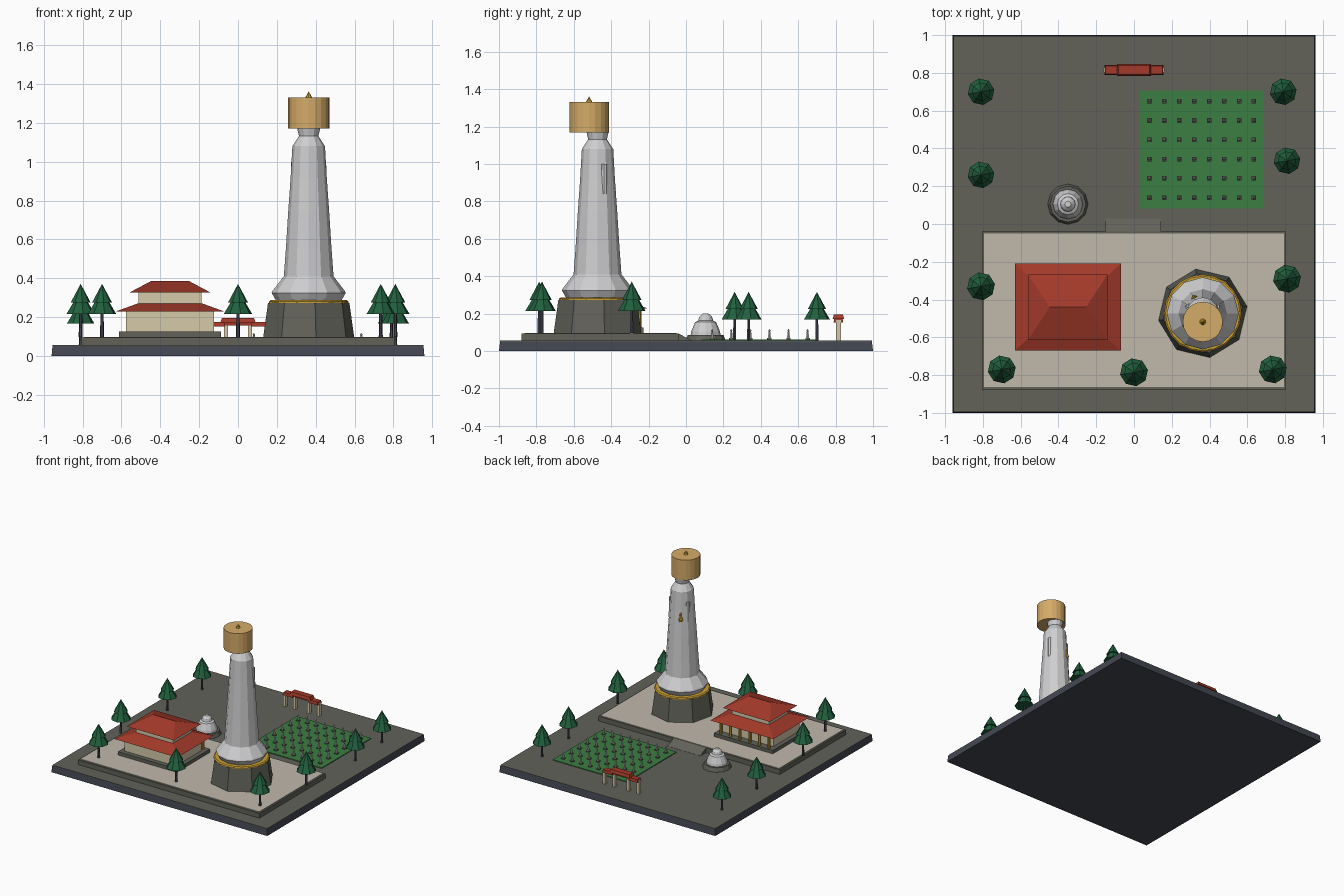
import bpy
import bmesh
from math import cos, sin, tau, radians

if "Cube" in bpy.data.objects:
    bpy.data.objects.remove(bpy.data.objects["Cube"])


def srgb(*rgb):
    return tuple((c / 255) ** 2.2 for c in rgb) + (1.0,)


def material(name, *rgb):
    m = bpy.data.materials.new(name)
    m.use_nodes = True
    m.diffuse_color = srgb(*rgb)
    bsdf = m.node_tree.nodes["Principled BSDF"]
    bsdf.inputs["Base Color"].default_value = m.diffuse_color
    bsdf.inputs["Roughness"].default_value = 0.8
    return m


SLATE = material("dark slate", 70, 73, 83)
STONE = material("grey stone", 98, 98, 90)
PAVING = material("pale paving", 190, 183, 170)
CREAM = material("cream wall", 212, 200, 168)
RED = material("red roof", 162, 60, 46)
LEAF = material("dark green foliage", 38, 96, 64)
GRASS = material("field green", 62, 124, 68)
WHITE = material("white stone", 205, 205, 207)
TAN = material("tan gold", 212, 170, 104)
GOLD = material("bright gold", 205, 160, 55)


def finish(bm, name, mat, loc):
    bmesh.ops.remove_doubles(bm, verts=bm.verts, dist=1e-6)
    bmesh.ops.recalc_face_normals(bm, faces=bm.faces)
    mesh = bpy.data.meshes.new(name)
    bm.to_mesh(mesh)
    bm.free()
    mesh.materials.append(mat)
    ob = bpy.data.objects.new(name, mesh)
    ob.location = loc
    bpy.context.collection.objects.link(ob)
    return ob


def block(name, mat, x, y, z0, z1, lower, upper=None):
    """Box, tapered block or hip roof from lower and upper half sizes."""
    bm = bmesh.new()
    rings = []
    for (hx, hy), z in ((lower, z0), (upper or lower, z1)):
        rings.append([bm.verts.new((sx * hx, sy * hy, z))
                      for sx, sy in ((-1, -1), (1, -1), (1, 1), (-1, 1))])
    low, top = rings
    bm.faces.new(low)
    bm.faces.new(top)
    for i in range(4):
        j = (i + 1) % 4
        bm.faces.new((low[i], low[j], top[j], top[i]))
    bmesh.ops.dissolve_degenerate(bm, edges=bm.edges, dist=1e-6)
    return finish(bm, name, mat, (x, y, 0))


def lathe(name, mat, x, y, profile, n=12, turn=0, z=0):
    """Faceted solid of revolution from (radius, height) points."""
    bm = bmesh.new()
    rings = [[bm.verts.new((r * cos(tau * i / n + turn), r * sin(tau * i / n + turn), h))
              for i in range(n)] if r > 0 else [bm.verts.new((0, 0, h))]
             for r, h in profile]
    for a, b in zip(rings, rings[1:]):
        for i in range(n):
            j = (i + 1) % n
            quad = [a[i % len(a)], a[j % len(a)], b[j % len(b)], b[i % len(b)]]
            bm.faces.new(list(dict.fromkeys(quad)))
    for ring in (rings[0], rings[-1]):
        if len(ring) > 1:
            bm.faces.new(ring)
    return finish(bm, name, mat, (x, y, z))


# Ground slab and raised terrace
GROUND, FLOOR = 0.056, 0.098
block("base_slab", SLATE, 0, 0, 0, 0.052, (0.96, 1.0), (0.955, 0.994))
block("ground_top", STONE, 0, 0, 0.052, GROUND, (0.955, 0.994))
block("terrace", STONE, 0, -0.46, GROUND, FLOOR - 0.004, (0.806, 0.42))
block("terrace_paving", PAVING, 0, -0.457, FLOOR - 0.004, FLOOR, (0.793, 0.407))
ramp = block("terrace_ramp", STONE, -0.004, -0.04, GROUND, FLOOR - 0.004, (0.146, 0.07))
for v in ramp.data.vertices:
    if v.co.y > 0 and v.co.z > GROUND + 0.01:
        v.co.z = GROUND + 0.001
    elif v.co.y < 0:
        v.co.y = 0

# Temple hall with two hipped roofs
HX, HY = -0.35, -0.44
block("hall_platform", STONE, HX, HY, FLOOR, 0.125, (0.262, 0.212))
block("hall_walls", CREAM, HX, HY - 0.01, 0.125, 0.229, (0.227, 0.165))
block("lower_roof", RED, HX, HY, 0.229, 0.27, (0.28, 0.231), (0.167, 0.125))
block("upper_walls", CREAM, HX, HY, 0.268, 0.328, (0.163, 0.12))
block("upper_roof", RED, HX, HY, 0.326, 0.386, (0.21, 0.173), (0.097, 0))
for i in range(6):
    lathe("hall_column", GOLD, HX - 0.215 + 0.086 * i, -0.25,
          [(0.011, 0.125), (0.011, 0.232)], 8)

# Great statue on an eight-sided plinth
SX, SY = 0.364, -0.473
lathe("statue_plinth", STONE, SX, SY, [(0.237, FLOOR), (0.212, 0.274)], 8, radians(9))
lathe("plinth_ring", GOLD, SX, SY,
      [(0.19, 0.272), (0.205, 0.272), (0.205, 0.28), (0.197, 0.287), (0.16, 0.287)], 20)
lathe("statue_body", WHITE, SX, SY,
      [(0.165, 0.28), (0.191, 0.325), (0.186, 0.335), (0.128, 0.41), (0.117, 0.56),
       (0.105, 0.75), (0.093, 0.92), (0.084, 1.08), (0.05, 1.132), (0.06, 1.175)], 12)
for side in (-1, 1):
    lathe("statue_sleeve", WHITE, SX + side * 0.073, SY + 0.035,
          [(0.02, 0.84), (0.017, 1.0)], 8)
lathe("held_vase", GOLD, 0.32, -0.392,
      [(0.012, 0.85), (0.017, 0.868), (0.008, 0.892), (0.01, 0.91), (0, 0.925)], 8)
lathe("crown_drum", TAN, SX, -0.518, [(0.106, 1.17), (0.106, 1.332)], 20)
lathe("crown_tip", GOLD, SX, -0.518, [(0.018, 1.33), (0, 1.362)], 8)

# Small bell-shaped shrine
lathe("shrine_foot", STONE, -0.35, 0.105, [(0.107, GROUND), (0.095, 0.087)], 12)
lathe("shrine_bell", WHITE, -0.35, 0.105,
      [(0.08, 0.085), (0.077, 0.105), (0.056, 0.155), (0.04, 0.163), (0.035, 0.182),
       (0.016, 0.2)], 12)

# Gateway with a raised middle roof
for x in (-0.15, -0.062, 0.062, 0.15):
    block("gate_post", CREAM, x, 0.815, GROUND, 0.165, (0.011, 0.013))
for side in (-1, 1):
    block("gate_side_roof", RED, side * 0.112, 0.815, 0.152, 0.174, (0.045, 0.026), (0.04, 0.022))
block("gate_beam", RED, 0, 0.815, 0.156, 0.172, (0.075, 0.014))
block("gate_middle_roof", RED, 0, 0.815, 0.172, 0.196, (0.091, 0.031), (0.083, 0.024))

# Green field with rows of little stone figures
block("field", GRASS, 0.358, 0.395, GROUND, 0.062, (0.33, 0.313))
for col in range(8):
    for row in range(6):
        x, y = 0.082 + 0.079 * col, 0.14 + 0.102 * row
        block("figure_foot", STONE, x, y, 0.062, 0.07, (0.012, 0.012))
        lathe("figure", WHITE, x, y,
              [(0.009, 0.07), (0.006, 0.1), (0.004, 0.103), (0.007, 0.11), (0, 0.119)], 6)


# Conifers around the edge
def tree(x, y, z, s):
    lathe("tree_trunk", SLATE, x, y, [(0.01 * s, 0), (0.007 * s, 0.14 * s)], 6, z=z)
    lathe("tree_lower_foliage", LEAF, x, y, [(0.071 * s, 0.112 * s), (0.016, 0.205 * s)],
          8, radians(10), z)
    lathe("tree_upper_foliage", LEAF, x, y, [(0.05 * s, 0.168 * s), (0, 0.26 * s)],
          8, radians(10), z)


for x, y in ((-0.81, 0.70), (-0.81, 0.26), (0.79, 0.70), (0.81, 0.335)):
    tree(x, y, GROUND, 1.0)
for x, y in ((-0.81, -0.33), (-0.70, -0.77), (0, -0.785), (0.735, -0.77), (0.81, -0.29)):
    tree(x, y, FLOOR, 1.05)
